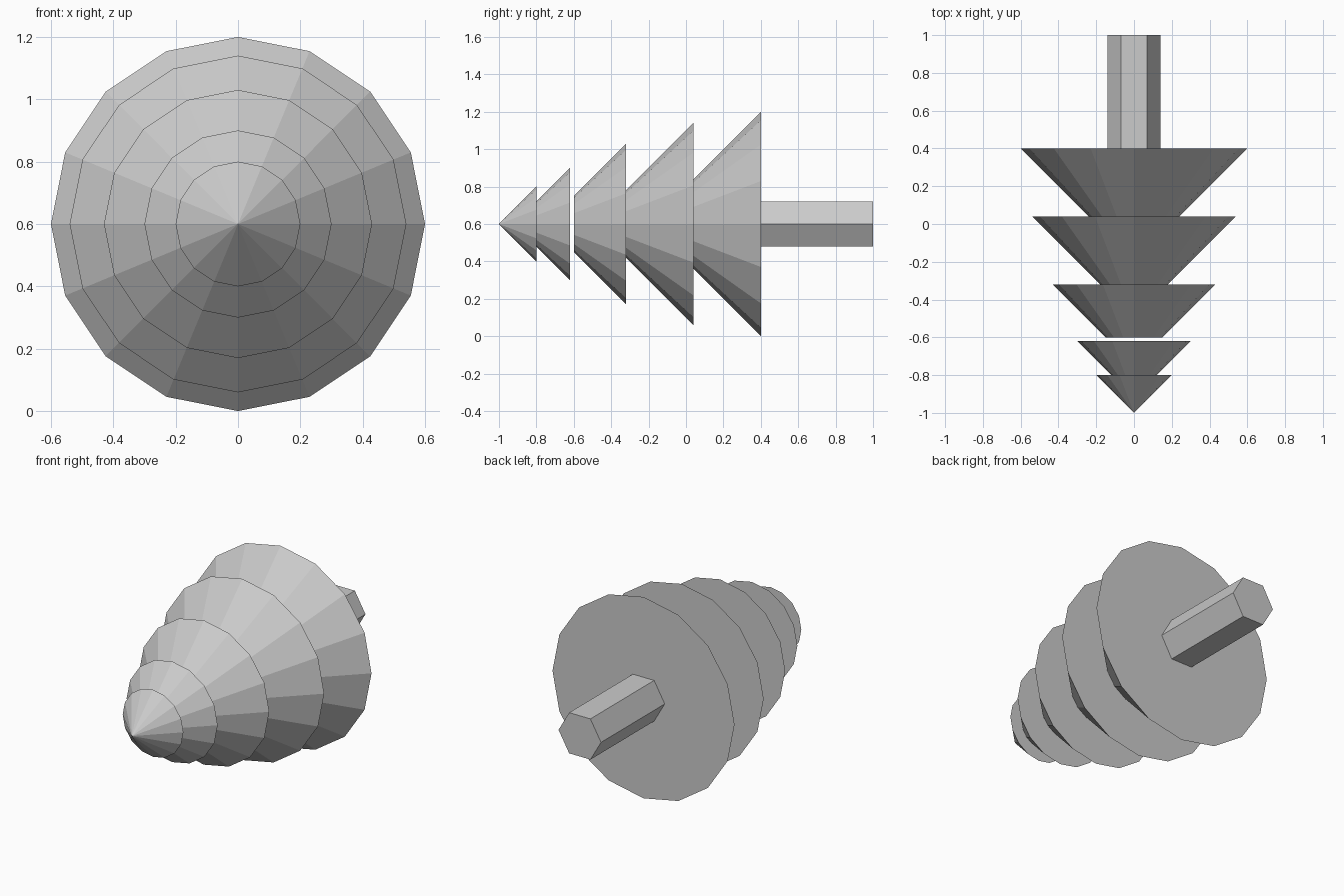
import bpy
from math import radians

cube = bpy.data.objects.get("Cube")
if cube:
    bpy.data.objects.remove(cube, do_unlink=True)

# Single plain material
grey = bpy.data.materials.new("light_grey")
grey.use_nodes = True
colour = (0.6, 0.6, 0.6, 1)
grey.diffuse_color = colour
grey.node_tree.nodes["Principled BSDF"].inputs["Base Color"].default_value = colour

AXIS_Z = 0.6  # the tree lies along y at this height


def tapered(name, sides, start, end, r_start, r_end, roll=0):
    """Faceted solid lying along y, from start (front) to end (back)."""
    bpy.ops.mesh.primitive_cone_add(
        vertices=sides, radius1=r_end, radius2=r_start, depth=end - start,
        end_fill_type='NGON', location=(0, (start + end) / 2, AXIS_Z),
        rotation=(radians(90), radians(roll), 0))
    obj = bpy.context.object
    obj.name = name
    obj.data.materials.append(grey)
    bpy.ops.object.shade_flat()
    return obj


# Branch tiers: every side slopes at 45 degrees, upper ends tuck into the tier ahead
tiers = [
    ("tip_tier", -1.0, -0.8, 0.2),
    ("second_tier", -0.82, -0.62, 0.3),
    ("third_tier", -0.6, -0.32, 0.43),
    ("fourth_tier", -0.34, 0.04, 0.54),
    ("bottom_tier", 0.02, 0.4, 0.6),
]
for name, start, end, radius in tiers:
    tapered(name, 16, start, end, max(0, radius - (end - start)), radius)

# Hexagonal trunk with corners pointing sideways
tapered("trunk", 6, 0.4, 1.0, 0.14, 0.14, roll=30)
